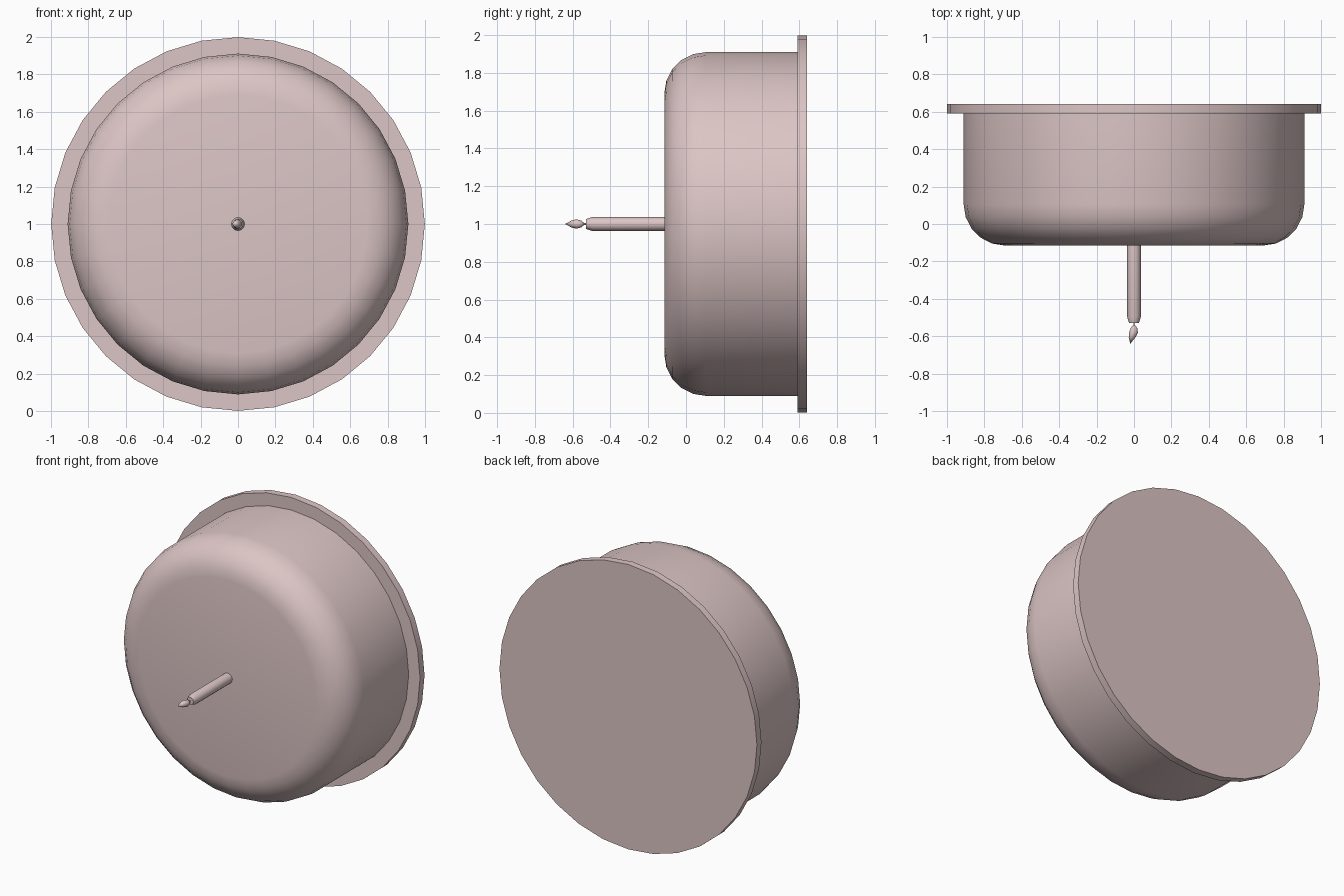
import bpy, bmesh
from math import sin, cos, pi, radians

if "Cube" in bpy.data.objects:
    bpy.data.objects.remove(bpy.data.objects["Cube"])

mat = bpy.data.materials.new("pale_pink")
mat.diffuse_color = (0.72, 0.56, 0.56, 1)
mat.use_nodes = True
mat.node_tree.nodes["Principled BSDF"].inputs["Base Color"].default_value = mat.diffuse_color


def lathe(name, profile, sides, lean=None, angle=35):
    """Turn (y, radius) points about the horizontal y axis at z = 1."""
    bm = bmesh.new()
    rings = []
    for i, (y, r) in enumerate(profile):
        dx = lean[i] if lean else 0
        if r == 0:
            rings.append([bm.verts.new((dx, y, 1))])
        else:
            rings.append([bm.verts.new((dx + r * sin(2 * pi * k / sides), y,
                                        1 + r * cos(2 * pi * k / sides)))
                          for k in range(sides)])
    for a, b in zip(rings, rings[1:]):
        for k in range(sides):
            n = (k + 1) % sides
            if len(a) == 1:
                bm.faces.new((a[0], b[k], b[n]))
            elif len(b) == 1:
                bm.faces.new((a[k], b[0], a[n]))
            else:
                bm.faces.new((a[k], b[k], b[n], a[n]))
    for ring in (rings[0], rings[-1]):
        if len(ring) > 1:
            bm.faces.new(ring)
    bmesh.ops.recalc_face_normals(bm, faces=bm.faces)
    mesh = bpy.data.meshes.new(name)
    bm.to_mesh(mesh)
    bm.free()
    mesh.materials.append(mat)
    ob = bpy.data.objects.new(name, mesh)
    bpy.context.collection.objects.link(ob)
    bpy.ops.object.select_all(action='DESELECT')
    ob.select_set(True)
    bpy.context.view_layer.objects.active = ob
    bpy.ops.object.shade_smooth_by_angle(angle=radians(angle))
    return ob


# Thin base plate at the back
lathe("base_plate", [(0.64, 0.998), (0.59, 0.998)], 32)

# Drum with a rounded front edge
corner = 0.22
edge = [(0.105 - corner * sin(a), 0.69 + corner * cos(a))
        for a in [i * pi / 10 for i in range(6)]]
lathe("rounded_body", [(0.59, 0.91)] + edge, 32)

# Candle stick with a tapered end
lathe("candle", [(-0.11, 0.037), (-0.495, 0.037), (-0.53, 0.026)], 12)

# Wick
lathe("wick", [(-0.525, 0.004), (-0.56, 0.004)], 6)

# Flame, its tip leaning to one side
lathe("flame",
      [(-0.54, 0.006), (-0.555, 0.018), (-0.58, 0.025), (-0.605, 0.019), (-0.64, 0)],
      10, lean=[0, 0, -0.003, -0.01, -0.02], angle=60)
